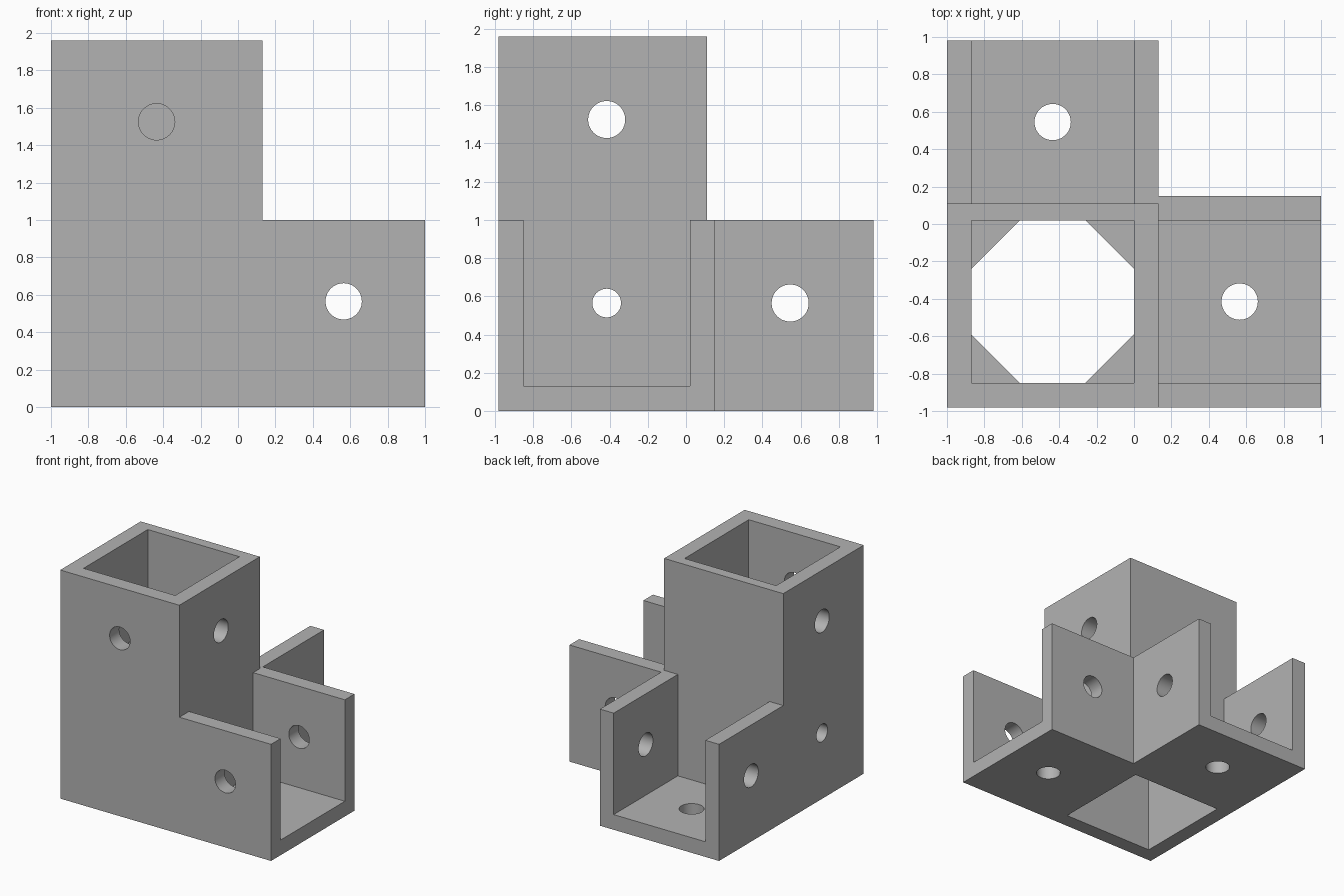
import bpy
import bmesh
from math import radians
from mathutils import Matrix, Vector

cube = bpy.data.objects.get("Cube")
if cube:
    bpy.data.objects.remove(cube, do_unlink=True)

grey = bpy.data.materials.new("plain grey")
grey.use_nodes = True
GREY = (0.45, 0.45, 0.45, 1)
grey.diffuse_color = GREY
grey.node_tree.nodes["Principled BSDF"].inputs["Base Color"].default_value = GREY


def finish(bm, name):
    bmesh.ops.recalc_face_normals(bm, faces=bm.faces)
    mesh = bpy.data.meshes.new(name)
    bm.to_mesh(mesh)
    bm.free()
    mesh.materials.append(grey)
    obj = bpy.data.objects.new(name, mesh)
    bpy.context.collection.objects.link(obj)
    return obj


def prism(name, outline, z0, z1):
    """Extrude a plan outline upward from z0 to z1."""
    bm = bmesh.new()
    face = bm.faces.new([bm.verts.new((x, y, z0)) for x, y in outline])
    top = bmesh.ops.extrude_face_region(bm, geom=[face])["geom"]
    bmesh.ops.translate(bm, vec=(0, 0, z1 - z0),
                        verts=[v for v in top if isinstance(v, bmesh.types.BMVert)])
    return finish(bm, name)


def box(name, x0, x1, y0, y1, z0, z1):
    return prism(name, [(x0, y0), (x1, y0), (x1, y1), (x0, y1)], z0, z1)


def drill(name, start, end, radius):
    """Round cutter between two points."""
    start, end = Vector(start), Vector(end)
    axis = end - start
    place = Matrix.Translation((start + end) / 2) @ axis.to_track_quat('Z', 'Y').to_matrix().to_4x4()
    bm = bmesh.new()
    bmesh.ops.create_cone(bm, cap_ends=True, segments=48, radius1=radius,
                          radius2=radius, depth=axis.length, matrix=place)
    return finish(bm, name)


def combine(target, tool, operation):
    """Apply a boolean and discard the tool."""
    mod = target.modifiers.new("cut", 'BOOLEAN')
    mod.operation, mod.solver, mod.object = operation, 'EXACT', tool
    bpy.context.view_layer.update()
    evaluated = target.evaluated_get(bpy.context.evaluated_depsgraph_get())
    mesh = bpy.data.meshes.new_from_object(evaluated)
    target.modifiers.clear()
    target.data = mesh
    bpy.data.objects.remove(tool, do_unlink=True)


# Overall dimensions
F, B = -0.98, 0.98            # front and back
WALL, ARM_TOP, TOP = 0.13, 1.0, 1.96
IX0, IX1, IY0, IY1 = -0.87, 0.0, -0.85, 0.02   # bore of the upright
CX, CY = (IX0 + IX1) / 2, (IY0 + IY1) / 2
MID, HIGH, R = 0.565, 1.525, 0.097             # fastener hole heights, radius

# L-shaped base joined to the upright
body = prism("corner_bracket", [(-1, F), (1, F), (1, 0.15), (WALL, 0.15),
                                (WALL, B), (-1, B)], 0, ARM_TOP)
combine(body, box("upright", -1, WALL, F, 0.11, 0.5, TOP), 'UNION')

# Open channels in the two arms
cutters = [box("side_channel", WALL, 1.2, IY0, IY1, WALL, 1.2),
           box("back_channel", IX0, IX1, 0.11, 1.2, WALL, 1.2)]

# Square bore, narrowed to an octagon by four corner stops at mid height
c = 0.26
octagon = [(IX0 + c, IY0), (IX1 - c, IY0), (IX1, IY0 + c), (IX1, IY1 - c),
           (IX1 - c, IY1), (IX0 + c, IY1), (IX0, IY1 - c), (IX0, IY0 + c)]
cutters += [box("lower_bore", IX0, IX1, IY0, IY1, -0.2, 0.96),
            box("upper_bore", IX0, IX1, IY0, IY1, 1.09, 2.2),
            prism("stop_opening", octagon, 0.9, 1.15)]

# Fastener holes
cutters += [
    drill("side_arm_hole", (MID, -1.2, MID), (MID, 0.4, MID), R),
    drill("side_floor_hole", (MID, CY, -0.2), (MID, CY, 0.3), R),
    drill("back_arm_hole", (-1.2, 0.545, MID), (0.4, 0.545, MID), R),
    drill("back_floor_hole", (CX, 0.545, -0.2), (CX, 0.545, 0.3), R),
    drill("upright_cross_hole", (-1.2, CY, HIGH), (0.4, CY, HIGH), R),
    drill("upright_front_hole", (CX, -1.2, HIGH), (CX, -0.6, HIGH), R),
    drill("lower_cross_hole", (-1.2, CY, MID), (0.4, CY, MID), 0.075),
]
for cutter in cutters:
    combine(body, cutter, 'DIFFERENCE')

# Smooth hole walls, crisp edges
bpy.ops.object.select_all(action='DESELECT')
body.select_set(True)
bpy.context.view_layer.objects.active = body
bpy.ops.object.shade_smooth_by_angle(angle=radians(30))
